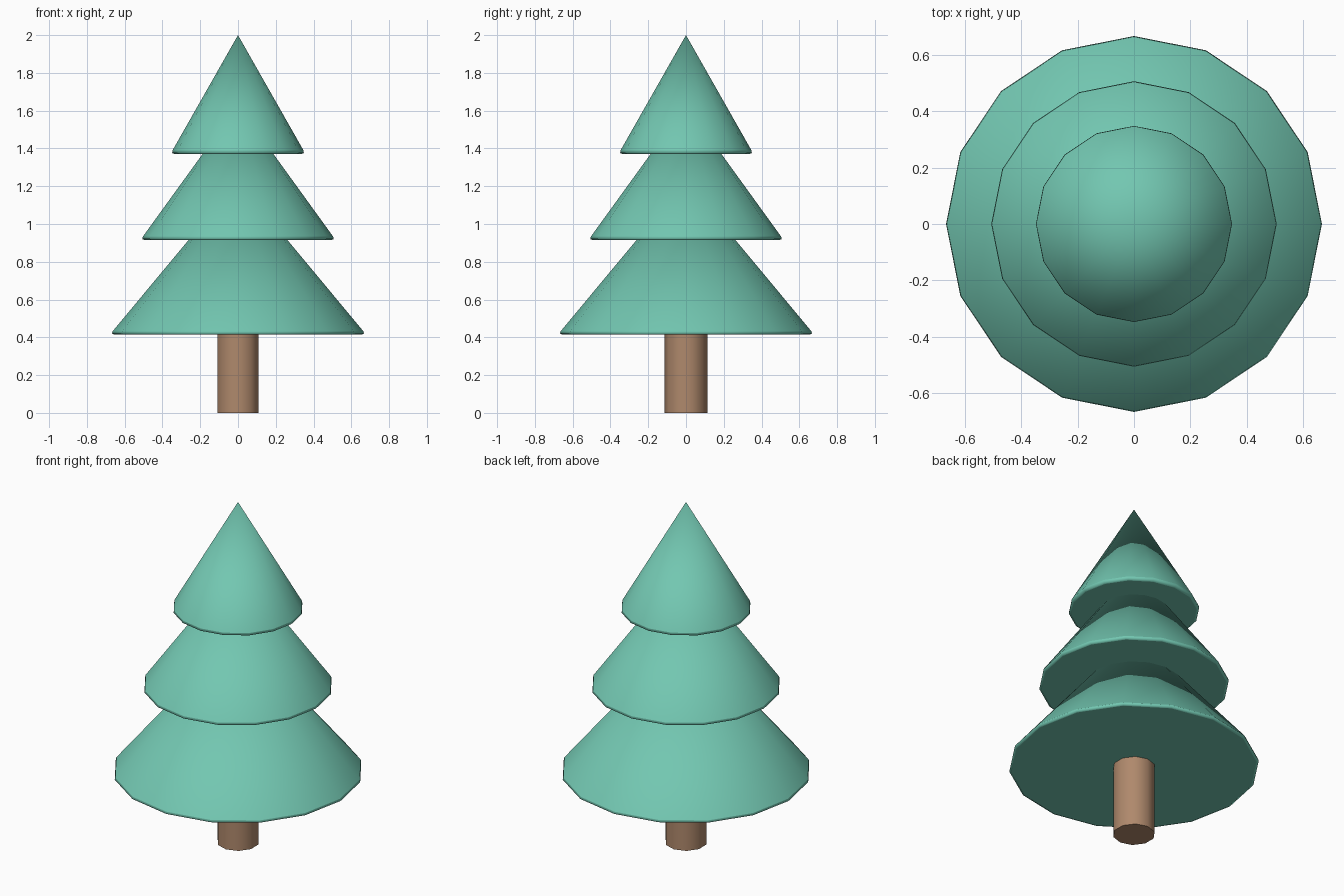
import bpy
import math

if "Cube" in bpy.data.objects:
    bpy.data.objects.remove(bpy.data.objects["Cube"])


def material(name, color):
    mat = bpy.data.materials.new(name)
    mat.diffuse_color = (*color, 1)
    mat.use_nodes = True
    mat.node_tree.nodes["Principled BSDF"].inputs["Base Color"].default_value = mat.diffuse_color
    return mat


green = material("needles", (0.17, 0.57, 0.44))
brown = material("bark", (0.43, 0.25, 0.15))


def finish(name, mat):
    ob = bpy.context.object
    ob.name = name
    ob.data.materials.append(mat)
    return ob


# Trunk: ten-sided cylinder running up into the lowest tier
bpy.ops.mesh.primitive_cylinder_add(vertices=10, radius=0.113, depth=0.45,
                                    location=(0, 0, 0.225))
finish("trunk", brown)
bpy.ops.object.shade_smooth_by_angle(angle=math.radians(40))

# Foliage: three overlapping cones with softened rims (radius, base z, apex z)
tiers = {
    "lower_branches": (0.678, 0.415, 1.23),
    "middle_branches": (0.517, 0.915, 1.63),
    "upper_branches": (0.358, 1.37, 2.0),
}
for name, (radius, base, apex) in tiers.items():
    bpy.ops.mesh.primitive_cone_add(vertices=16, radius1=radius, radius2=0,
                                    depth=apex - base,
                                    location=(0, 0, (base + apex) / 2))
    tier = finish(name, green)
    bpy.ops.object.shade_smooth_by_angle(angle=math.radians(40))
    bevel = tier.modifiers.new("rim", 'BEVEL')
    bevel.width = 0.022
    bevel.segments = 2
    bevel.limit_method = 'ANGLE'
    bevel.angle_limit = math.radians(60)
